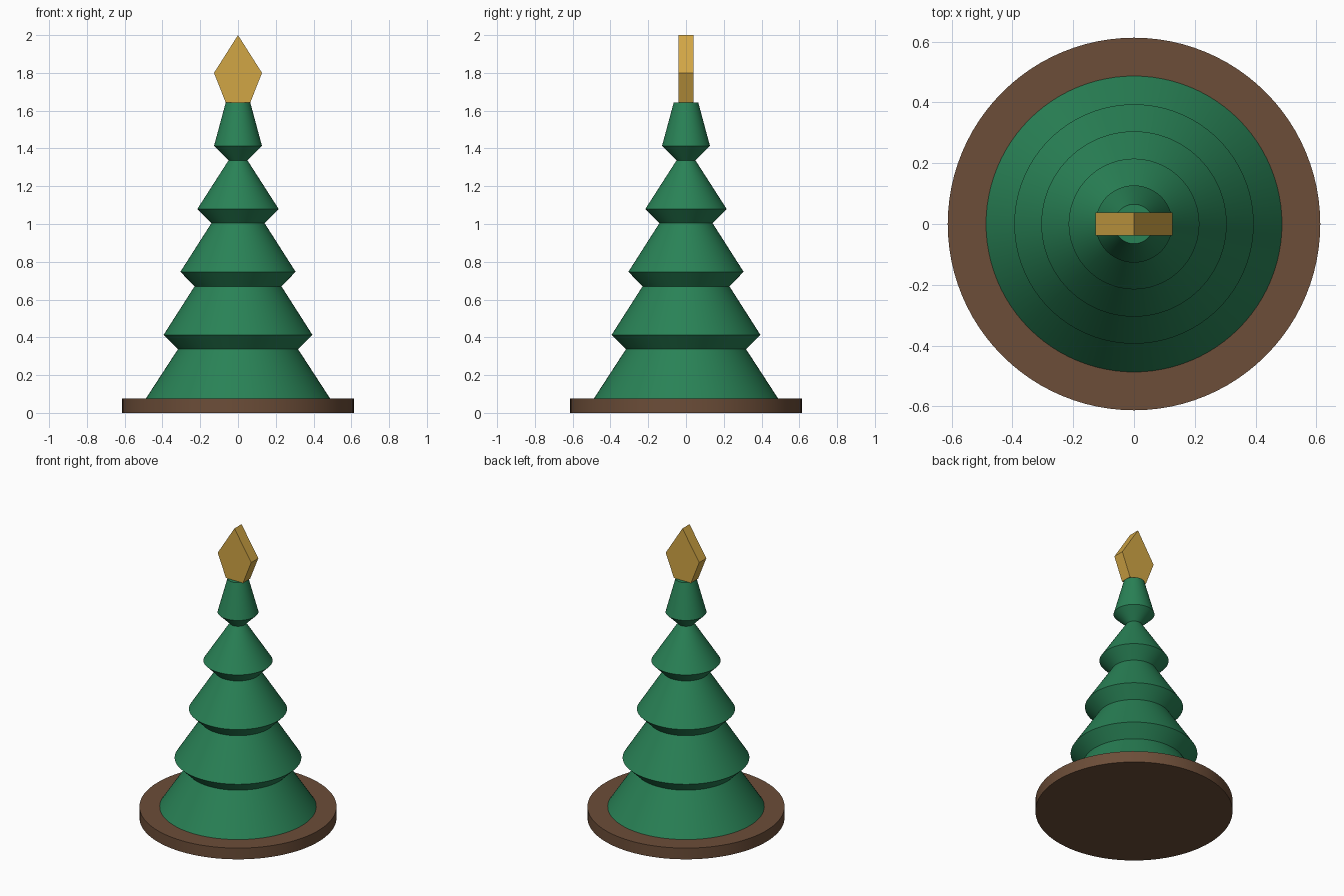
import bpy, bmesh, math

cube = bpy.data.objects.get("Cube")
if cube:
    bpy.data.objects.remove(cube, do_unlink=True)


def make_material(name, rgb):
    mat = bpy.data.materials.new(name)
    mat.use_nodes = True
    mat.diffuse_color = (*rgb, 1)
    mat.node_tree.nodes["Principled BSDF"].inputs["Base Color"].default_value = (*rgb, 1)
    return mat


def finish(name, bm, mat, smooth=False):
    bmesh.ops.recalc_face_normals(bm, faces=bm.faces)
    mesh = bpy.data.meshes.new(name)
    bm.to_mesh(mesh)
    bm.free()
    mesh.materials.append(mat)
    obj = bpy.data.objects.new(name, mesh)
    bpy.context.collection.objects.link(obj)
    if smooth:
        bpy.ops.object.select_all(action="DESELECT")
        obj.select_set(True)
        bpy.context.view_layer.objects.active = obj
        bpy.ops.object.shade_smooth_by_angle(angle=math.radians(25))
    return obj


def lathe(name, profile, mat, sides=96):
    """Turn (radius, height) points around z and cap both ends."""
    bm = bmesh.new()
    rings = []
    for r, z in profile:
        rings.append([bm.verts.new((r * math.cos(math.tau * i / sides),
                                    r * math.sin(math.tau * i / sides), z))
                      for i in range(sides)])
    for low, high in zip(rings, rings[1:]):
        for i in range(sides):
            j = (i + 1) % sides
            bm.faces.new((low[i], low[j], high[j], high[i]))
    bm.faces.new(rings[0])
    bm.faces.new(rings[-1])
    return finish(name, bm, mat, smooth=True)


def extrude_outline(name, outline, depth, mat):
    """Extrude an (x, z) outline along y, centred on y = 0."""
    bm = bmesh.new()
    face = bm.faces.new([bm.verts.new((x, -depth / 2, z)) for x, z in outline])
    new = bmesh.ops.extrude_face_region(bm, geom=[face])["geom"]
    bmesh.ops.translate(bm, vec=(0, depth, 0),
                        verts=[v for v in new if isinstance(v, bmesh.types.BMVert)])
    return finish(name, bm, mat)


green = make_material("tree green", (0.022, 0.223, 0.093))
brown = make_material("base brown", (0.15, 0.075, 0.04))
gold = make_material("topper gold", (0.64, 0.38, 0.06))

# Round base
lathe("base", [(0.613, 0), (0.613, 0.077)], brown)

# Tiered foliage: each tier narrows upward, then flares out under the next
foliage = [(0.487, 0.077), (0.318, 0.337), (0.394, 0.413), (0.23, 0.67),
           (0.305, 0.747), (0.141, 1.004), (0.215, 1.08), (0.05, 1.337),
           (0.127, 1.413), (0.065, 1.643)]
lathe("foliage", foliage, green)

# Kite-shaped topper
topper = [(-0.065, 1.643), (0.065, 1.643), (0.127, 1.8), (0, 2), (-0.127, 1.8)]
extrude_outline("topper", topper, 0.077, gold)
